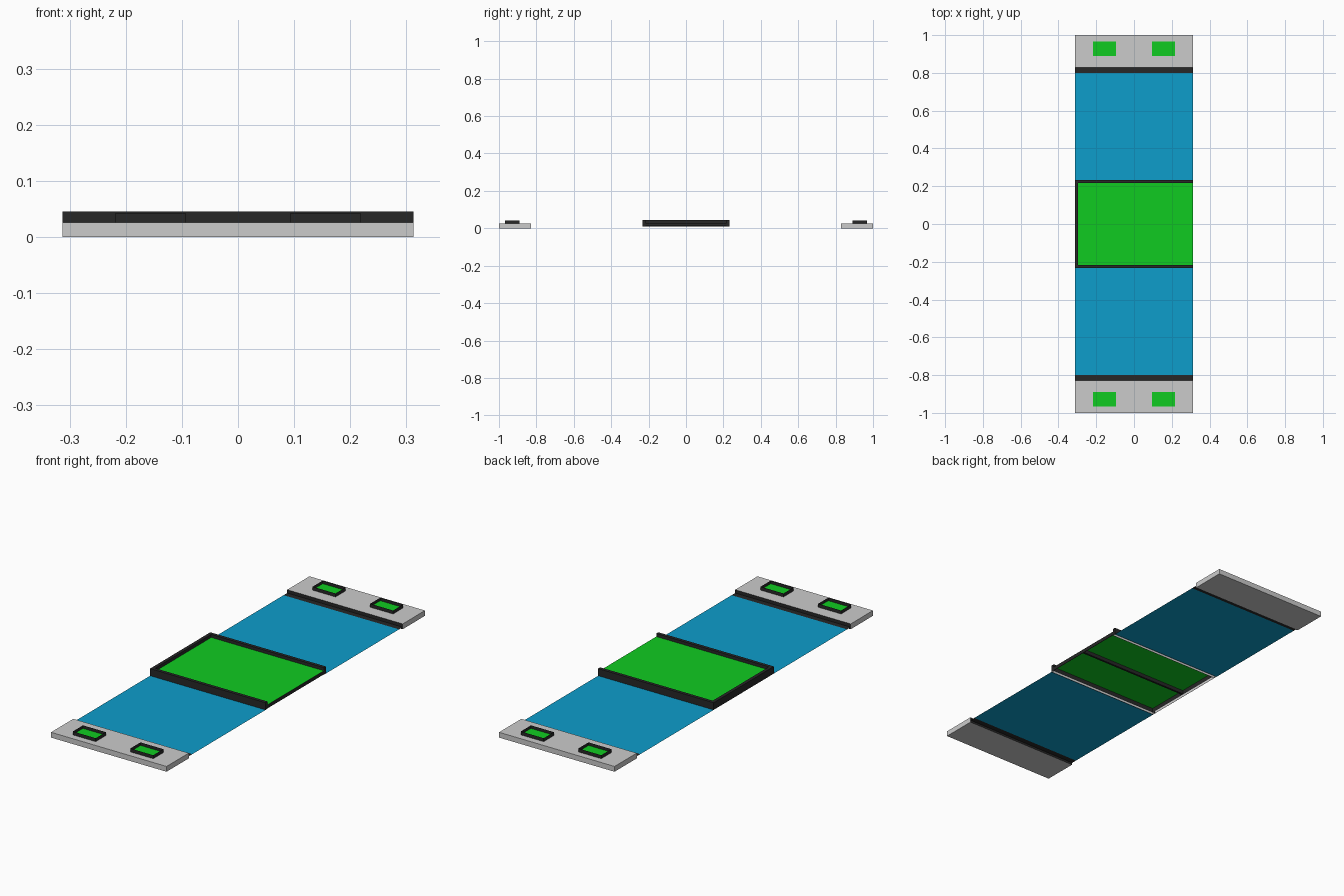
import bpy, bmesh

if "Cube" in bpy.data.objects:
    bpy.data.objects.remove(bpy.data.objects["Cube"])


def material(name, rgb):
    m = bpy.data.materials.new(name)
    m.diffuse_color = (*rgb, 1)
    m.use_nodes = True
    m.node_tree.nodes["Principled BSDF"].inputs["Base Color"].default_value = m.diffuse_color
    return m


DARK = material("dark_trim", (0.02, 0.02, 0.02))
GREEN = material("green_panel", (0.005, 0.6, 0.015))
BLUE = material("blue_panel", (0.004, 0.34, 0.6))


def block(name, x, y, z, mat=None, skip=()):
    """Box between ranges; skip drops faces by normal, e.g. '-z'."""
    bm = bmesh.new()
    bmesh.ops.create_cube(bm, size=1)
    drop = []
    for f in bm.faces:
        axis = max(range(3), key=lambda i: abs(f.normal[i]))
        if ("+" if f.normal[axis] > 0 else "-") + "xyz"[axis] in skip:
            drop.append(f)
    bmesh.ops.delete(bm, geom=drop, context='FACES')
    for v in bm.verts:
        v.co = [r[0] if c < 0 else r[1] for c, r in zip(v.co, (x, y, z))]
    me = bpy.data.meshes.new(name)
    bm.to_mesh(me)
    bm.free()
    ob = bpy.data.objects.new(name, me)
    bpy.context.collection.objects.link(ob)
    if mat:
        me.materials.append(mat)
    return ob


def sheet(name, x, y, z, mat):
    """Flat horizontal panel."""
    return block(name, x, y, (z, z), mat, ("-x", "+x", "-y", "+y", "-z"))


W = 0.313
FULL = (-W, W)

for s, end in ((-1, "front"), (1, "back")):
    def span(a, b):
        return tuple(sorted((s * a, s * b)))
    inner = "-y" if s > 0 else "+y"

    # end plate with a dark inner face and flat trim strip
    block(end + "_plate", FULL, span(0.828, 1), (0, 0.026), None, (inner,))
    block(end + "_plate_inner_face", FULL, span(0.828, 0.828), (0, 0.026), DARK,
          ("-z", "+z", "-x", "+x", "-y" if s < 0 else "+y"))
    sheet(end + "_trim_strip", FULL, span(0.8, 0.828), 0.01, DARK)

    # thin blue panel
    sheet(end + "_blue_panel", FULL, span(0.233, 0.8), 0.01, BLUE)

    # two open-topped pads with green floors
    for side, cx in (("left", -0.156), ("right", 0.156)):
        x = (cx - 0.062, cx + 0.062)
        block(f"{end}_{side}_pad_rim", x, span(0.889, 0.967), (0.026, 0.043), DARK, ("+z", "-z"))
        sheet(f"{end}_{side}_pad_floor", x, span(0.889, 0.967), 0.028, GREEN)

    # centre frame rail, hollow underneath with a grey lining
    block(end + "_frame_rail", FULL, span(0.217, 0.233), (0.01, 0.045), DARK, ("-z",))
    block(end + "_rail_lining", (-W + 0.002, W - 0.002), span(0.219, 0.231), (0.01, 0.043),
          None, ("-z", "+z"))

# closed side of the centre frame
block("left_frame_rail", (-W, -0.297), (-0.217, 0.217), (0.01, 0.045), DARK, ("-z",))
block("left_rail_lining", (-W + 0.002, -0.299), (-0.217, 0.217), (0.01, 0.043), None, ("-z", "+z"))

# green centre panel, its low open-side lip and the rib below
sheet("centre_panel", (-0.297, W), (-0.217, 0.217), 0.03, GREEN)
block("open_side_lip", (W - 0.002, W), (-0.217, 0.217), (0.012, 0.0295), DARK)
block("centre_rib", (-0.297, W - 0.002), (-0.005, 0.005), (0.012, 0.0295), DARK)
